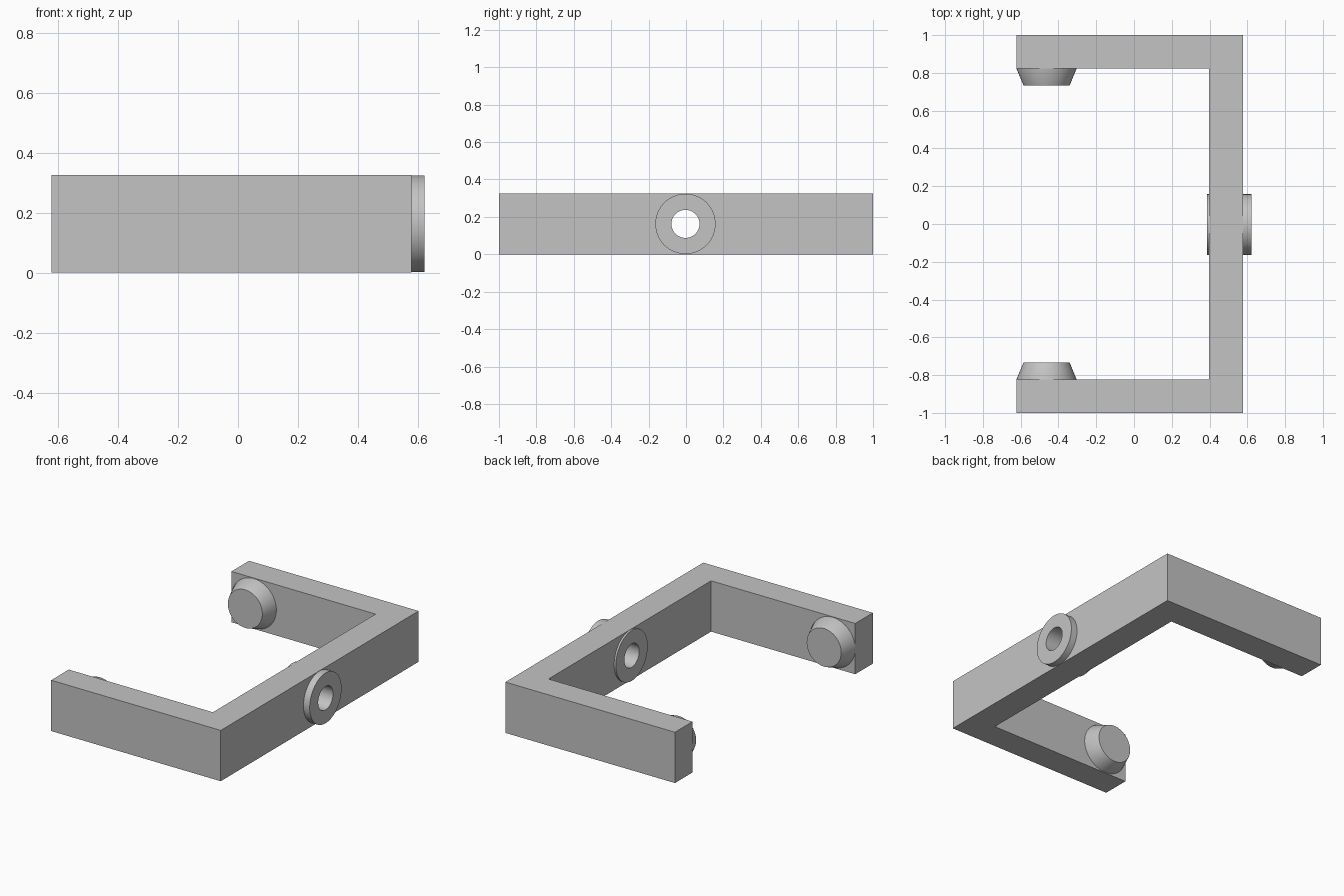
import bpy, bmesh, math
from mathutils import Matrix

cube = bpy.data.objects.get("Cube")
if cube:
    bpy.data.objects.remove(cube, do_unlink=True)

HEIGHT = 0.325
MID = HEIGHT / 2
SEGMENTS = 64

grey = bpy.data.materials.new("plain grey")
grey.use_nodes = True
grey.diffuse_color = (0.55, 0.55, 0.55, 1)
grey.node_tree.nodes["Principled BSDF"].inputs["Base Color"].default_value = (0.55, 0.55, 0.55, 1)


def finish(name, bm, smooth=False):
    bmesh.ops.recalc_face_normals(bm, faces=bm.faces)
    mesh = bpy.data.meshes.new(name)
    bm.to_mesh(mesh)
    bm.free()
    obj = bpy.data.objects.new(name, mesh)
    bpy.context.collection.objects.link(obj)
    mesh.materials.append(grey)
    if smooth:
        bpy.ops.object.select_all(action='DESELECT')
        obj.select_set(True)
        bpy.context.view_layer.objects.active = obj
        bpy.ops.object.shade_smooth_by_angle(angle=math.radians(30))
    return obj


def lathe(name, profile, axis, centre, closed=False):
    """Turn (radius, distance) points around local z, then aim z along axis."""
    bm = bmesh.new()
    rings = []
    for r, d in profile:
        rings.append([bm.verts.new((r * math.cos(a), r * math.sin(a), d))
                      for a in (math.tau * i / SEGMENTS for i in range(SEGMENTS))])
    pairs = list(zip(rings, rings[1:]))
    if closed:
        pairs.append((rings[-1], rings[0]))
    else:
        bm.faces.new(rings[0])
        bm.faces.new(rings[-1])
    for low, high in pairs:
        for i in range(SEGMENTS):
            j = (i + 1) % SEGMENTS
            bm.faces.new((low[i], low[j], high[j], high[i]))
    turn = {'X': Matrix.Rotation(math.pi / 2, 4, 'Y'),
            'Y': Matrix.Rotation(-math.pi / 2, 4, 'X'),
            '-Y': Matrix.Rotation(math.pi / 2, 4, 'X')}[axis]
    bm.transform(Matrix.Translation(centre) @ turn)
    return finish(name, bm, smooth=True)


# U-shaped bracket, extruded from its outline
half = [(0.578, 1), (-0.622, 1), (-0.622, 0.822), (0.398, 0.822)]
outline = half + [(x, -y) for x, y in reversed(half)]
bm = bmesh.new()
face = bm.faces.new([bm.verts.new((x, y, 0)) for x, y in outline])
top = bmesh.ops.extrude_face_region(bm, geom=[face])["geom"]
bmesh.ops.translate(bm, vec=(0, 0, HEIGHT),
                    verts=[v for v in top if isinstance(v, bmesh.types.BMVert)])
bracket = finish("bracket", bm)

# Opening in the crossbar for the bushing
cutter = lathe("bushing_cutter", [(0.11, 0.3), (0.11, 0.7)], 'X', (0, 0, MID))
cutter.hide_render = True
cutter.hide_viewport = True
cut = bracket.modifiers.new("bushing opening", 'BOOLEAN')
cut.operation = 'DIFFERENCE'
cut.solver = 'EXACT'
cut.object = cutter

# Round bushing with a through hole, proud of both sides of the crossbar
lathe("bushing", [(0.075, 0.386), (0.161, 0.386), (0.161, 0.622), (0.075, 0.622)],
      'X', (0, -0.003, MID), closed=True)

# Tapered pegs facing each other at the ends of the arms
for name, y, axis in (("front_peg", -0.84, 'Y'), ("back_peg", 0.84, '-Y')):
    lathe(name, [(0.159, 0), (0.159, 0.018), (0.122, 0.107)], axis, (-0.463, y, MID))
